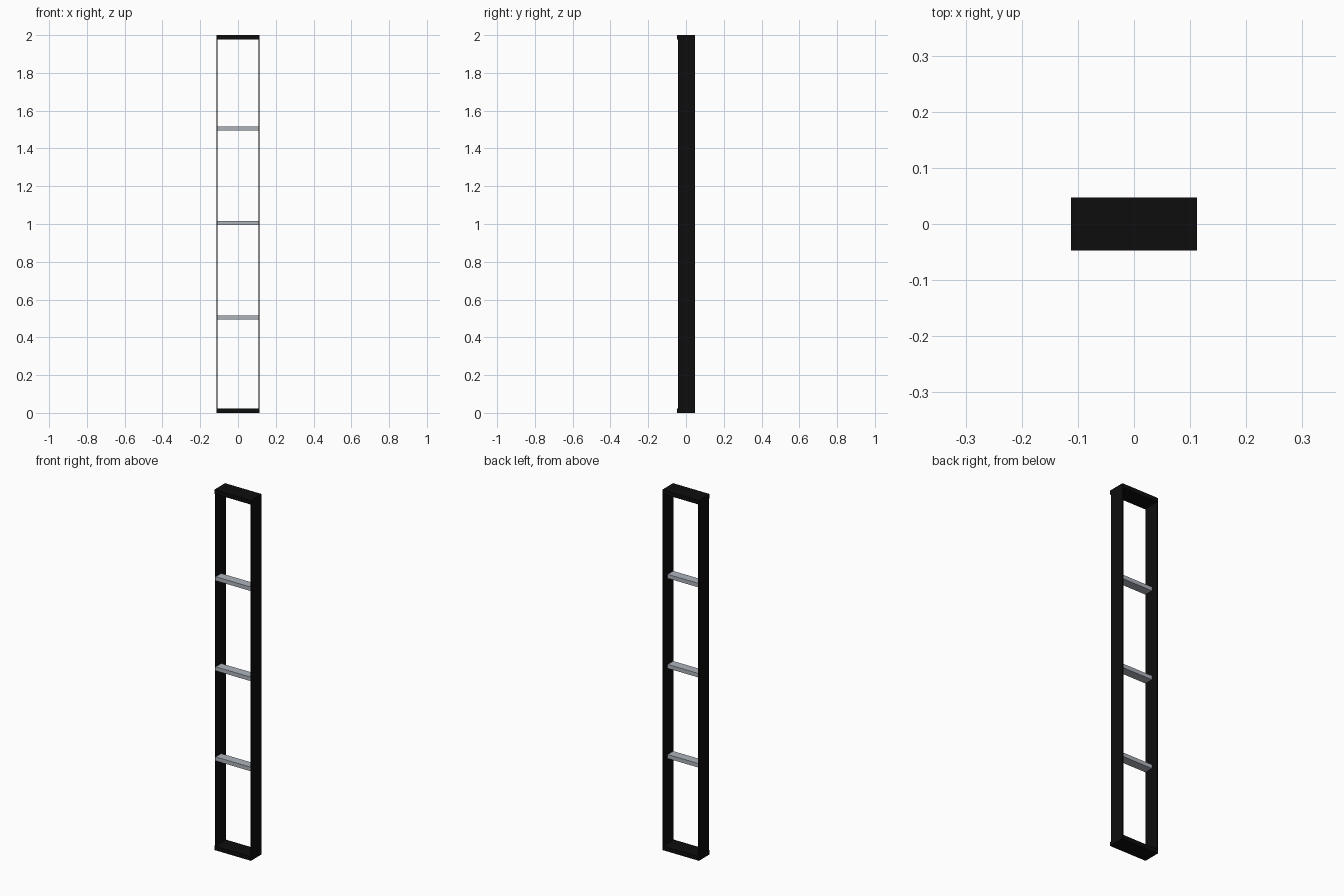
import bpy

if "Cube" in bpy.data.objects:
    bpy.data.objects.remove(bpy.data.objects["Cube"])


def material(name, rgb):
    m = bpy.data.materials.new(name)
    m.diffuse_color = (*rgb, 1.0)
    m.use_nodes = True
    m.node_tree.nodes["Principled BSDF"].inputs["Base Color"].default_value = m.diffuse_color
    return m


black = material("matte black", (0.004, 0.004, 0.004))
grey = material("pale grey metal", (0.42, 0.45, 0.50))


def box(name, lo, hi, mat):
    """Axis-aligned box between two corners."""
    mid = [(a + b) / 2 for a, b in zip(lo, hi)]
    bpy.ops.mesh.primitive_cube_add(size=1, location=mid)
    ob = bpy.context.object
    ob.name = name
    ob.scale = [b - a for a, b in zip(lo, hi)]
    bpy.ops.object.transform_apply(location=False, rotation=False, scale=True)
    ob.data.materials.append(mat)
    return ob


W = 0.1125                  # half width
FRONT, BACK = -0.047, 0.047
PANEL_FRONT = -0.042        # panels sit slightly behind the cap fronts
CAP = 0.023                 # cap height
T = 0.005                   # panel thickness

# End caps
box("bottom_cap", (-W, FRONT, 0), (W, BACK, CAP), black)
box("top_cap", (-W, FRONT, 2 - CAP), (W, BACK, 2), black)

# Thin side panels
for side, x in (("left", -W), ("right", W - T)):
    box(side + "_panel", (x, PANEL_FRONT, CAP), (x + T, BACK, 2 - CAP), black)

# Three narrow cross bars, flush with the panel fronts
for i, z in enumerate((0.505, 1.005, 1.505)):
    box(f"cross_bar_{i + 1}", (-W + T, PANEL_FRONT, z - 0.011),
        (W - T, 0.007, z + 0.011), grey)
